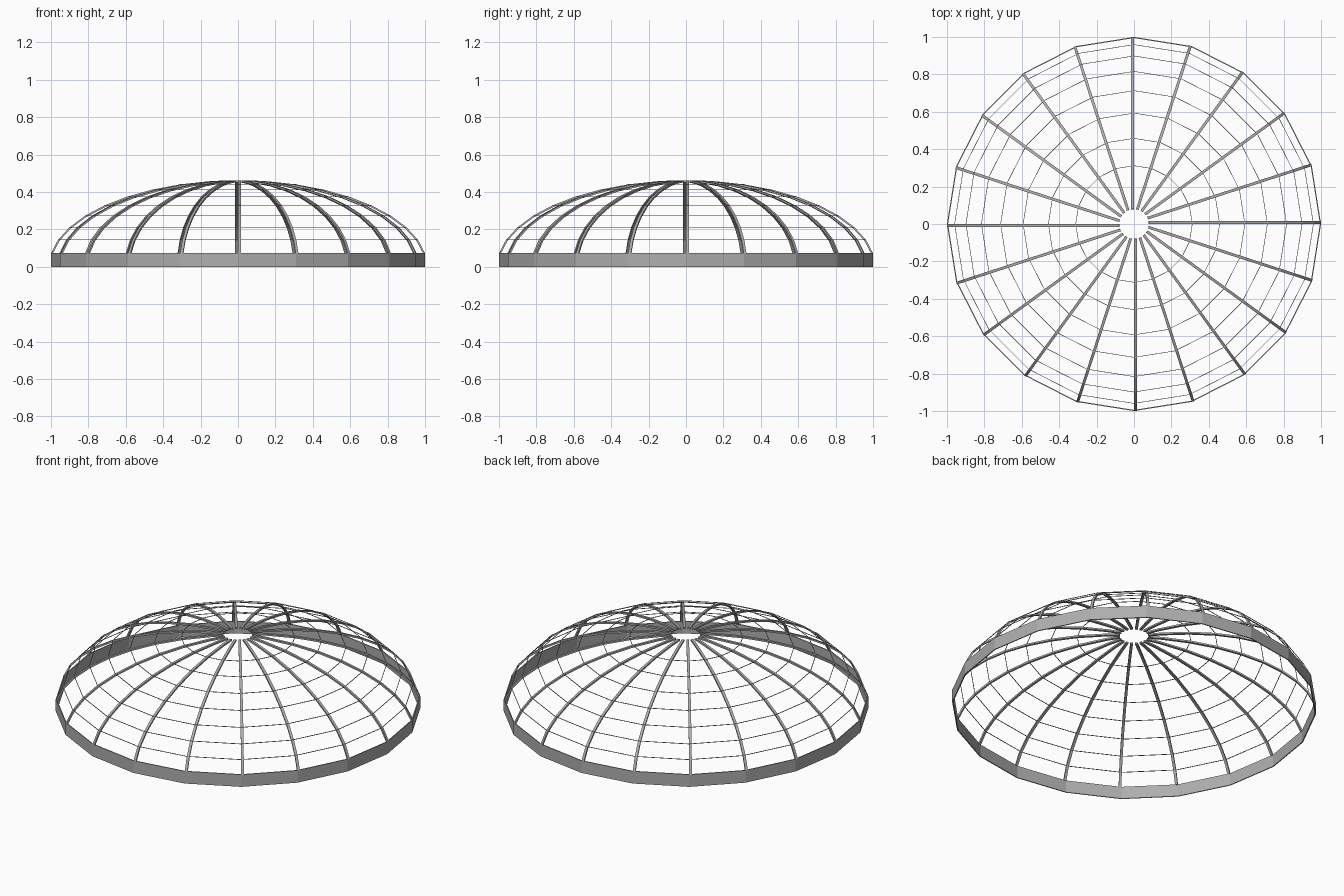
import bpy, bmesh
from math import sin, cos, radians, tau
from mathutils import Matrix

if "Cube" in bpy.data.objects:
    bpy.data.objects.remove(bpy.data.objects["Cube"])

SIDES = 20
RX, RZ = 1.0125, 0.463      # ellipse half-axes of the dome
RIB_W, RIB_D = 0.015, 0.010
HOOP = 0.003


def dome(deg, inset=0.0):
    """Point (radius, height) on the dome section."""
    a = radians(deg)
    return (RX - inset) * cos(a), (RZ - inset) * sin(a)


def finish(name, bm):
    bmesh.ops.recalc_face_normals(bm, faces=bm.faces)
    me = bpy.data.meshes.new(name)
    bm.to_mesh(me)
    bm.free()
    ob = bpy.data.objects.new(name, me)
    bpy.context.collection.objects.link(ob)
    return ob


def ring(name, section):
    """Sweep a closed (radius, height) section round a 20-sided ring."""
    bm = bmesh.new()
    loops = []
    for i in range(SIDES):
        a = tau * i / SIDES
        loops.append([bm.verts.new((r * cos(a), r * sin(a), z)) for r, z in section])
    n = len(section)
    for i in range(SIDES):
        p, q = loops[i], loops[(i + 1) % SIDES]
        for j in range(n):
            k = (j + 1) % n
            bm.faces.new((p[j], q[j], q[k], p[k]))
    return finish(name, bm)


# Base band
base_r, base_z = dome(9)[0], 0.074
ring("base_band", [(base_r, 0), (base_r, base_z), (base_r - 0.006, base_z), (base_r - 0.006, 0)])

# Thin horizontal hoops
for n, deg in enumerate(range(18, 73, 9)):
    r, z = dome(deg, 0.004)
    z += 0.004
    h = HOOP / 2
    ring(f"hoop_{n + 1}", [(r - h, z - h), (r + h, z - h), (r + h, z + h), (r - h, z + h)])

# Curved rib, lying to one side of its radial line
bm = bmesh.new()
stations = []
for deg in list(range(9, 82, 9)) + [85.5]:
    (ro, zo), (ri, zi) = dome(deg), dome(deg, RIB_D)
    stations.append([bm.verts.new(c) for c in
                     ((ro, 0, zo), (ro, RIB_W, zo), (ri, RIB_W, zi), (ri, 0, zi))])
for p, q in zip(stations, stations[1:]):
    for j in range(4):
        k = (j + 1) % 4
        bm.faces.new((p[j], p[k], q[k], q[j]))
bm.faces.new(stations[0])
bm.faces.new(stations[-1])
rib = finish("rib_1", bm)

# Repeat the rib around the dome
for i in range(1, SIDES):
    ob = bpy.data.objects.new(f"rib_{i + 1}", rib.data)
    ob.matrix_world = Matrix.Rotation(tau * i / SIDES, 4, 'Z')
    bpy.context.collection.objects.link(ob)

# Dark grey metal
mat = bpy.data.materials.new("dark_grey")
mat.diffuse_color = (0.42, 0.42, 0.42, 1)
mat.use_nodes = True
mat.node_tree.nodes["Principled BSDF"].inputs["Base Color"].default_value = mat.diffuse_color
for me in bpy.data.meshes:
    me.materials.append(mat)
